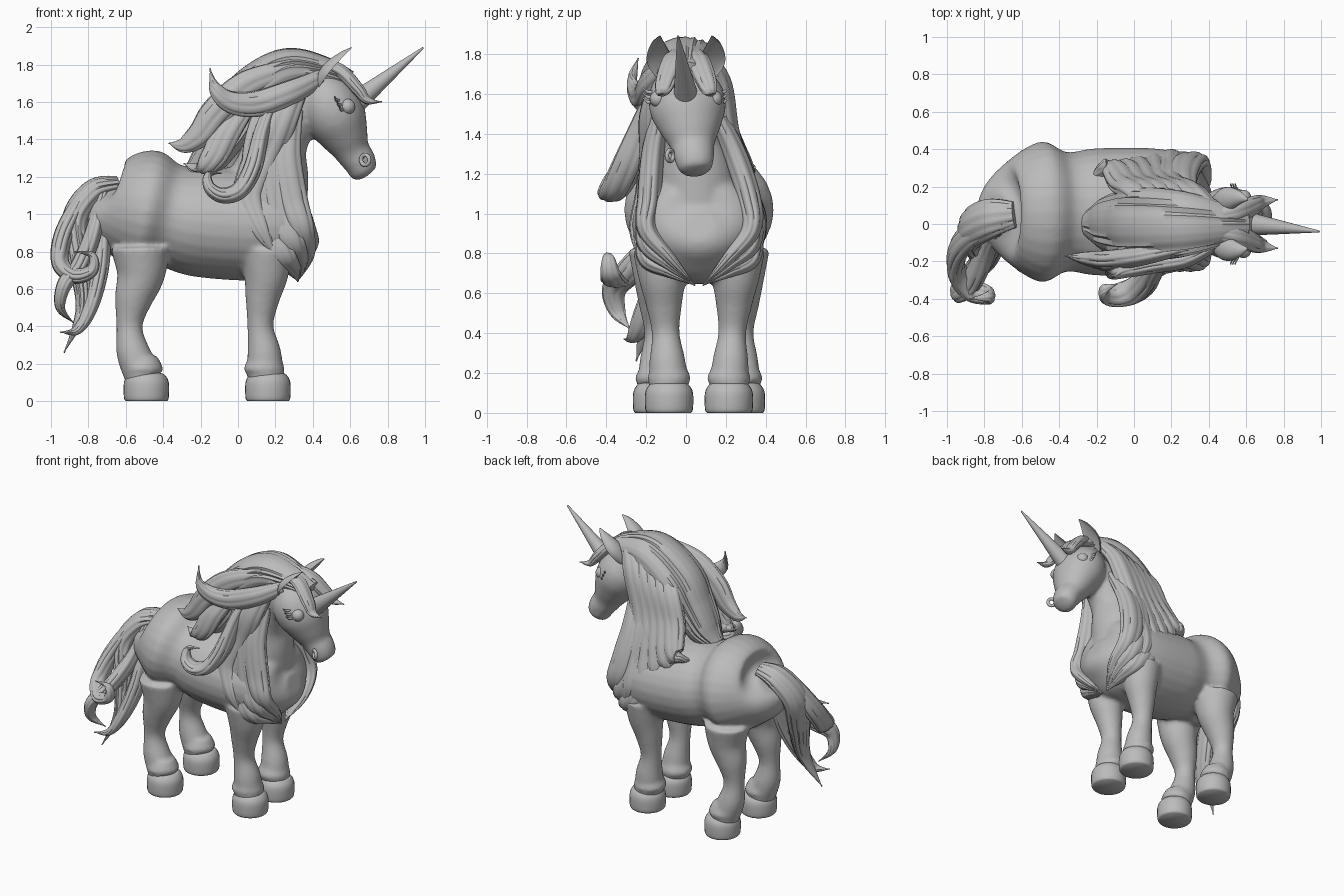
import bpy, bmesh, math
from mathutils import Vector

old = bpy.data.objects.get("Cube")
if old:
    bpy.data.objects.remove(old)

shade = (0.5, 0.5, 0.5, 1)
grey = bpy.data.materials.new("soft_grey")
grey.diffuse_color = shade
grey.use_nodes = True
grey.node_tree.nodes["Principled BSDF"].inputs["Base Color"].default_value = shade

ALONG, ACROSS, UPWARD = Vector((1, 0, 0)), Vector((0, 1, 0)), Vector((0, 0, 1))
SIDES = (("right", -1), ("left", 1))


def spline(rows, steps):
    """Smooth interpolation through rows of numbers."""
    last = len(rows) - 1
    result = []
    for index in range(last):
        a, b, c, d = (rows[min(max(index + k, 0), last)] for k in (-1, 0, 1, 2))
        for step in range(steps):
            t = step / steps
            result.append([q + t * ((r - p) + t * ((2 * p - 5 * q + 4 * r - u)
                                                   + t * (3 * q - p - 3 * r + u))) / 2
                           for p, q, r, u in zip(a, b, c, d)])
    return result + [list(rows[-1])]


def sweep(bm, rows, across=ACROSS, steps=8, grooves=0, scoop=1):
    """Loft an elliptical section along rows of (x, y, z, width, depth)."""
    sides = 48 if grooves else 28
    rows = spline(rows, steps)
    rings = []
    for index, row in enumerate(rows):
        before, after = rows[max(index - 1, 0)], rows[min(index + 1, len(rows) - 1)]
        tangent = (Vector(after[:3]) - Vector(before[:3])).normalized()
        side = (across - tangent * across.dot(tangent)).normalized()
        up = tangent.cross(side)
        ring = []
        for k in range(sides):
            angle = math.tau * k / sides
            c, s = math.cos(angle), math.sin(angle)
            if s < 0:
                s *= scoop
            # Creases between the hairs of a lock
            crease = (1 - abs(math.sin(grooves * angle / 2 + index * 0.03))) ** 2 if grooves else 0
            offset = side * c * max(row[3], 0.004) + up * s * max(row[4], 0.004)
            ring.append(bm.verts.new(Vector(row[:3]) + offset * (1 - crease * 0.12)))
        rings.append(ring)
    for lower, upper in zip(rings, rings[1:]):
        for k in range(sides):
            n = (k + 1) % sides
            bm.faces.new((lower[k], lower[n], upper[n], upper[k]))
    bm.faces.new(rings[0])
    bm.faces.new(rings[-1])


def finish(name, bm):
    bmesh.ops.recalc_face_normals(bm, faces=bm.faces)
    mesh = bpy.data.meshes.new(name)
    bm.to_mesh(mesh)
    bm.free()
    obj = bpy.data.objects.new(name, mesh)
    bpy.context.collection.objects.link(obj)
    mesh.materials.append(grey)
    bpy.ops.object.select_all(action="DESELECT")
    obj.select_set(True)
    bpy.context.view_layer.objects.active = obj
    bpy.ops.object.shade_smooth_by_angle(angle=math.radians(50))
    return obj


def part(name, rows, **options):
    bm = bmesh.new()
    sweep(bm, rows, **options)
    return finish(name, bm)


def lock(name, width, points, across=ACROSS, flatness=0.65, grooves=8):
    """A lock of hair that swells from its root and tapers to a tip."""
    rows = []
    for index, point in enumerate(points):
        t = index / (len(points) - 1)
        w = width * min(1, 0.6 + 1.5 * t) * (1 - t ** 3)
        rows.append((*point, w, w * flatness))
    return part(name, rows, across=across, grooves=grooves)


def centre(z):
    """The trunk sits a little left of the head."""
    return min(max((1.6 - z) * 0.13, 0), 0.065)


def trunk(bm, rows, ratio):
    sweep(bm, [(x, centre(z), z, w, w * ratio) for x, z, w in rows])


# Torso, neck, head and legs fused into one smooth skin
body = bmesh.new()
trunk(body, ((-.73, 1.1, .1), (-.68, 1.05, .26), (-.5, 1.02, .375), (-.36, .99, .32), (-.2, .96, .34),
             (.1, .94, .34), (.28, .94, .3), (.37, .94, .2), (.41, .95, .08)), .87)
trunk(body, ((.1, .95, .26), (.17, 1.2, .2), (.22, 1.4, .15), (.36, 1.64, .13)), 1.06)
trunk(body, ((.38, 1.73, .1), (.46, 1.62, .18), (.52, 1.52, .19), (.57, 1.42, .15), (.61, 1.34, .11),
             (.65, 1.28, .1), (.67, 1.22, .08), (.68, 1.2, .03)), .88)

# Legs listed from the hoof up, with hooves and fetlocks below
FRONT_LEG = ((.15, .1), (.14, .09), (.12, .07), (.13, .09), (.15, .12), (.15, .14))
REAR_LEG = ((-.5, .1), (-.56, .09), (-.58, .07), (-.56, .1), (-.52, .13), (-.52, .16))
HOOF = ((0, .11), (.02, .12), (.1, .12), (.14, .1), (.15, .08))
for side, sign in SIDES:
    for place, leg, spread, lean in (("front", FRONT_LEG, .15, .06), ("rear", REAR_LEG, .21, -.02)):
        y = centre(0) + sign * spread
        rows = [(x, y + sign * lean * i * .14, .12 + i * .14, r, r) for i, (x, r) in enumerate(leg)]
        sweep(body, rows)
        x = leg[0][0]
        sweep(body, [(x - .01, y, z, r, r) for z, r in ((.14, .09), (.17, .11), (.2, .1), (.24, .08))])
        part(side + "_" + place + "_hoof", [(x + .01, y, z, r, r) for z, r in HOOF], steps=4)

skin = finish("body", body)
fuse = skin.modifiers.new("fuse", "REMESH")
fuse.mode = "VOXEL"
fuse.voxel_size = 0.014
fuse.use_smooth_shade = True
relax = skin.modifiers.new("relax", "SMOOTH")
relax.iterations = 6


def settle(name):
    obj = bpy.context.object
    obj.name = name
    obj.data.materials.append(grey)
    bpy.ops.object.shade_smooth()


# Face
part("horn", ((.62, 0, 1.59, .062, .062), (.99, -.04, 1.89, .005, .005)))
for side, sign in SIDES:
    part(side + "_ear", ((.42, sign * .09, 1.66, .03, .03), (.49, sign * .13, 1.76, .065, .05),
                         (.56, sign * .14, 1.84, .04, .03), (.61, sign * .13, 1.89, .004, .004)),
         scoop=-.35)
    bpy.ops.mesh.primitive_uv_sphere_add(radius=.042, location=(.585, sign * .14, 1.575))
    settle(side + "_eye")
    bpy.ops.mesh.primitive_torus_add(major_radius=.027, minor_radius=.011, major_segments=24,
                                     location=(.68, sign * .08, 1.29),
                                     rotation=(math.pi / 2, 0, sign * math.pi / 5))
    settle(side + "_nostril")
    for k in range(3):
        x, z = .57 - k * .012, 1.56 + k * .025
        lock(side + "_eyelash", .01, ((x, sign * .16, z), (x - .02, sign * .19, z),
                                      (x - .03, sign * .215, z + .02)), UPWARD, grooves=0)
    lock(side + "_forelock", .06, ((.4, sign * .03, 1.82), (.54, sign * .06, 1.77), (.64, sign * .1, 1.67),
                                   (.69, sign * .12, 1.61), (.77, sign * .13, 1.6)))
    # Hair draped around the neck, meeting at the middle of the chest
    for k in range(3):
        b = k * .07
        path = ((.29 - b, .12, 1.56), (.25 - b, .2, 1.32), (.28 - b, .25, 1.08 - b),
                (.33 - b * .7, .26, .92 - b), (.36 - b / 2, .15, .78 - b / 2), (.32, .02, .64))
        lock(side + "_chest_hair", .1, [(x, centre(z) + sign * y, z) for x, y, z in path], ALONG)

# Mane crest, then the left side spread from the chest back to the withers
part("mane_crest", [(x, 0, z, w, w * .7) for x, z, w in (
    (.6, 1.71, .08), (.44, 1.76, .13), (.25, 1.76, .18), (.05, 1.62, .2),
    (-.06, 1.45, .18), (-.16, 1.3, .14), (-.25, 1.22, .07))], grooves=22)
for k in range(5):
    f = k / 4
    lock("left_mane_lock", .1, (
        (.4 - f * .24, .08, 1.8 - f * .08), (.29 - f * .26, .17, 1.66 - f * .08),
        (.2 - f * .24, .21, 1.4), (.18 - f * .28, .29, 1.15 + f * .08),
        (.2 - f * .36, .37 - f * .08, .93 + f * .27), (.27 - f / 2, .34 - f * .1, .74 + f * .44)), ALONG)

# Right side of the mane with curled ends
lock("upper_curl", .075, ((.44, -.11, 1.73), (.28, -.19, 1.65), (.1, -.22, 1.59), (-.04, -.25, 1.6),
                          (-.12, -.27, 1.67), (-.15, -.24, 1.78)), UPWARD)
lock("back_curl", .09, ((.3, -.12, 1.78), (.05, -.17, 1.69), (-.11, -.19, 1.55), (-.2, -.19, 1.43),
                        (-.29, -.18, 1.37), (-.37, -.17, 1.38)), UPWARD)
lock("inner_curl", .08, ((.05, -.14, 1.58), (-.06, -.19, 1.44), (-.13, -.21, 1.31), (-.2, -.2, 1.25),
                         (-.29, -.17, 1.27)), ALONG)
lock("hanging_curl", .08, ((.2, -.14, 1.64), (.13, -.21, 1.45), (.08, -.29, 1.25), (.01, -.35, 1.13),
                           (-.08, -.38, 1.1), (-.15, -.38, 1.14), (-.16, -.35, 1.21), (-.09, -.32, 1.22)))
lock("right_neck_hair", .11, ((.32, -.12, 1.7), (.22, -.17, 1.5), (.13, -.17, 1.3), (.06, -.2, 1.1),
                              (.12, -.25, .92), (.2, -.24, .78)), ALONG)

# Tail
lock("tail_main", .12, ((-.64, .05, 1.16), (-.77, .03, 1.12), (-.87, -.03, .97), (-.85, -.1, .75),
                        (-.83, -.18, .5), (-.93, -.25, .26)), grooves=12)
lock("tail_outer_curl", .08, ((-.7, .02, 1.17), (-.83, -.03, 1.08), (-.93, -.12, .9), (-.95, -.24, .74),
                              (-.87, -.35, .67), (-.78, -.38, .7), (-.78, -.39, .78), (-.88, -.4, .8)))
lock("tail_lower_curl", .08, ((-.72, 0, 1.12), (-.78, -.12, .88), (-.85, -.27, .72), (-.93, -.36, .62),
                              (-.95, -.34, .5), (-.88, -.28, .42)))
lock("tail_inner_lock", .08, ((-.69, .03, 1.12), (-.72, -.03, .92), (-.74, -.11, .7), (-.79, -.2, .5),
                              (-.86, -.26, .38), (-.95, -.31, .37)))
